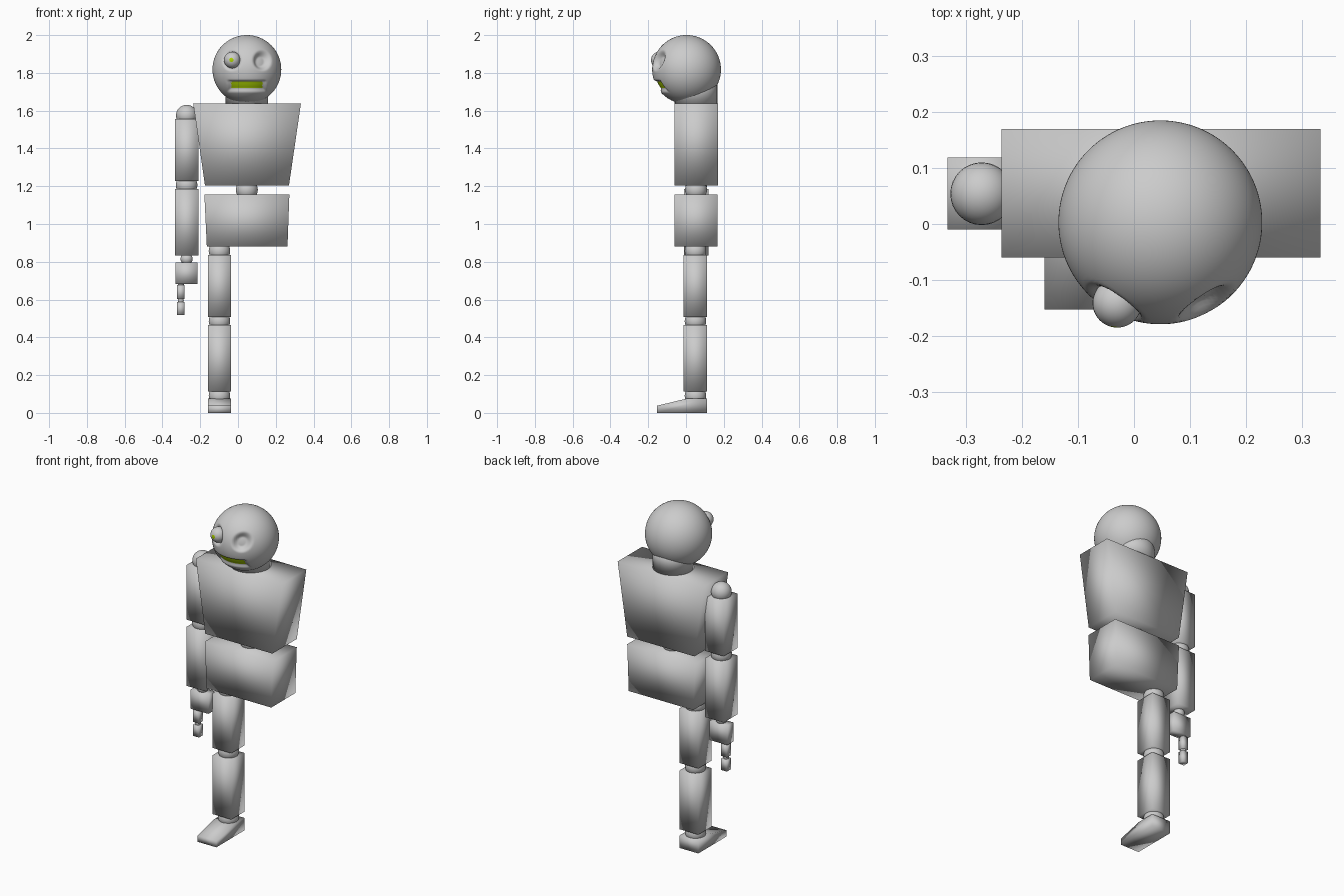
import bpy, bmesh, math
from mathutils import Vector

if "Cube" in bpy.data.objects:
    bpy.data.objects.remove(bpy.data.objects["Cube"])

green = bpy.data.materials.new("lime")
green.diffuse_color = (0.42, 0.66, 0.0, 1)
green.use_nodes = True
green.node_tree.nodes["Principled BSDF"].inputs["Base Color"].default_value = green.diffuse_color


def finish(bm, name, mats=()):
    bmesh.ops.recalc_face_normals(bm, faces=bm.faces)
    for f in bm.faces:
        f.smooth = True
    me = bpy.data.meshes.new(name)
    bm.to_mesh(me)
    bm.free()
    ob = bpy.data.objects.new(name, me)
    bpy.context.collection.objects.link(ob)
    for m in mats:
        me.materials.append(m)
    return ob


def block(name, z0, z1, xb, xt, y):
    """Box between z0 and z1; xb / xt are x ranges at bottom / top."""
    bm = bmesh.new()
    bmesh.ops.create_cube(bm, size=2)
    for v in bm.verts:
        xr = xt if v.co.z > 0 else xb
        v.co = (xr[v.co.x > 0], y[v.co.y > 0], z1 if v.co.z > 0 else z0)
    return finish(bm, name)


def ball(name, c, r):
    bm = bmesh.new()
    bmesh.ops.create_uvsphere(bm, u_segments=32, v_segments=16, radius=r)
    bmesh.ops.translate(bm, verts=bm.verts, vec=c)
    return finish(bm, name)


# torso
block("chest", 1.205, 1.637, (-0.175, 0.27), (-0.237, 0.333), (-0.06, 0.17))
block("pelvis", 0.88, 1.157, (-0.165, 0.262), (-0.178, 0.272), (-0.06, 0.167))
ball("waist_joint", (0.047, 0.053, 1.181), 0.058)

# neck
bm = bmesh.new()
bmesh.ops.create_cone(bm, cap_ends=True, segments=32, radius1=0.113, radius2=0.113, depth=0.14)
bmesh.ops.translate(bm, verts=bm.verts, vec=(0.047, 0.053, 1.705))
finish(bm, "neck")

# arm
ax = (-0.333, -0.21)
acx, acy = -0.272, 0.054
block("upper_arm", 1.228, 1.555, ax, ax, (-0.01, 0.119))
block("forearm", 0.832, 1.185, ax, ax, (-0.01, 0.119))
block("hand", 0.682, 0.797, (-0.331, -0.214), (-0.331, -0.214), (0.026, 0.082))
for i, (z0, z1) in enumerate(((0.602, 0.676), (0.518, 0.586))):
    block(f"finger_segment_{i}", z0, z1, (-0.322, -0.284), (-0.322, -0.284), (0.036, 0.073))
for name, x, z, r in (("shoulder", acx, 1.575, 0.056), ("elbow", acx, 1.206, 0.057),
                      ("wrist", acx, 0.815, 0.032), ("knuckle", -0.303, 0.680, 0.016),
                      ("finger_joint", -0.303, 0.594, 0.016)):
    ball(name, (acx if x == acx else x, acy, z), r)

# leg
lx, ly = (-0.16, -0.036), (-0.012, 0.112)
block("thigh", 0.508, 0.835, lx, lx, ly)
block("shin", 0.112, 0.464, lx, lx, ly)
for name, z in (("hip", 0.857), ("knee", 0.486), ("ankle", 0.09)):
    ball(name, (-0.098, 0.05, z), 0.057)

# foot: side profile swept across x
bm = bmesh.new()
profile = [(0.112, 0), (-0.153, 0), (-0.153, 0.038), (0.0, 0.075), (0.112, 0.075)]
face = bm.faces.new([bm.verts.new((lx[0], y, z)) for y, z in profile])
ext = bmesh.ops.extrude_face_region(bm, geom=[face], use_keep_orig=True)
bmesh.ops.translate(bm, vec=(lx[1] - lx[0], 0, 0),
                    verts=[e for e in ext["geom"] if isinstance(e, bmesh.types.BMVert)])
finish(bm, "foot")


# head with pressed-in eye sockets and mouth
def step(d, inner, outer):
    t = min(max((outer - d) / (outer - inner), 0), 1)
    return t * t * (3 - 2 * t)


bm = bmesh.new()
bmesh.ops.create_uvsphere(bm, u_segments=128, v_segments=96, radius=0.182)
for f in bm.faces:
    c = f.calc_center_median()
    if c.y < 0 and abs(c.x) < 0.089 and -0.107 < c.z < -0.070:
        f.material_index = 1
for v in bm.verts:
    if v.co.y > 0:
        continue
    x, z = v.co.x, v.co.z
    socket = step(math.hypot(abs(x) - 0.081, (z - 0.048) * 0.9), 0.025, 0.052)
    mouth = step(max(abs(x) - 0.089, abs(z + 0.088) - 0.018), 0.0, 0.016)
    v.co *= 1 - (0.028 * socket + 0.014 * mouth) / 0.182
bmesh.ops.translate(bm, verts=bm.verts, vec=(0.047, 0.003, 1.818))
grey = bpy.data.materials.new("grey")
grey.diffuse_color = (0.8, 0.8, 0.8, 1)
grey.use_nodes = True
grey.node_tree.nodes["Principled BSDF"].inputs["Base Color"].default_value = grey.diffuse_color
finish(bm, "head", (None, green))

# eyeball with a small pupil at its front pole
bm = bmesh.new()
bmesh.ops.create_uvsphere(bm, u_segments=32, v_segments=24, radius=0.044)
for f in bm.faces:
    if f.calc_center_median().z > 0.0425:
        f.material_index = 1
q = Vector((-0.12, -0.99, 0.02)).to_track_quat('Z', 'Y')
for v in bm.verts:
    v.co = q @ v.co + Vector((-0.030, -0.141, 1.868))
finish(bm, "eyeball", (None, green))
bpy.data.materials.remove(grey)
